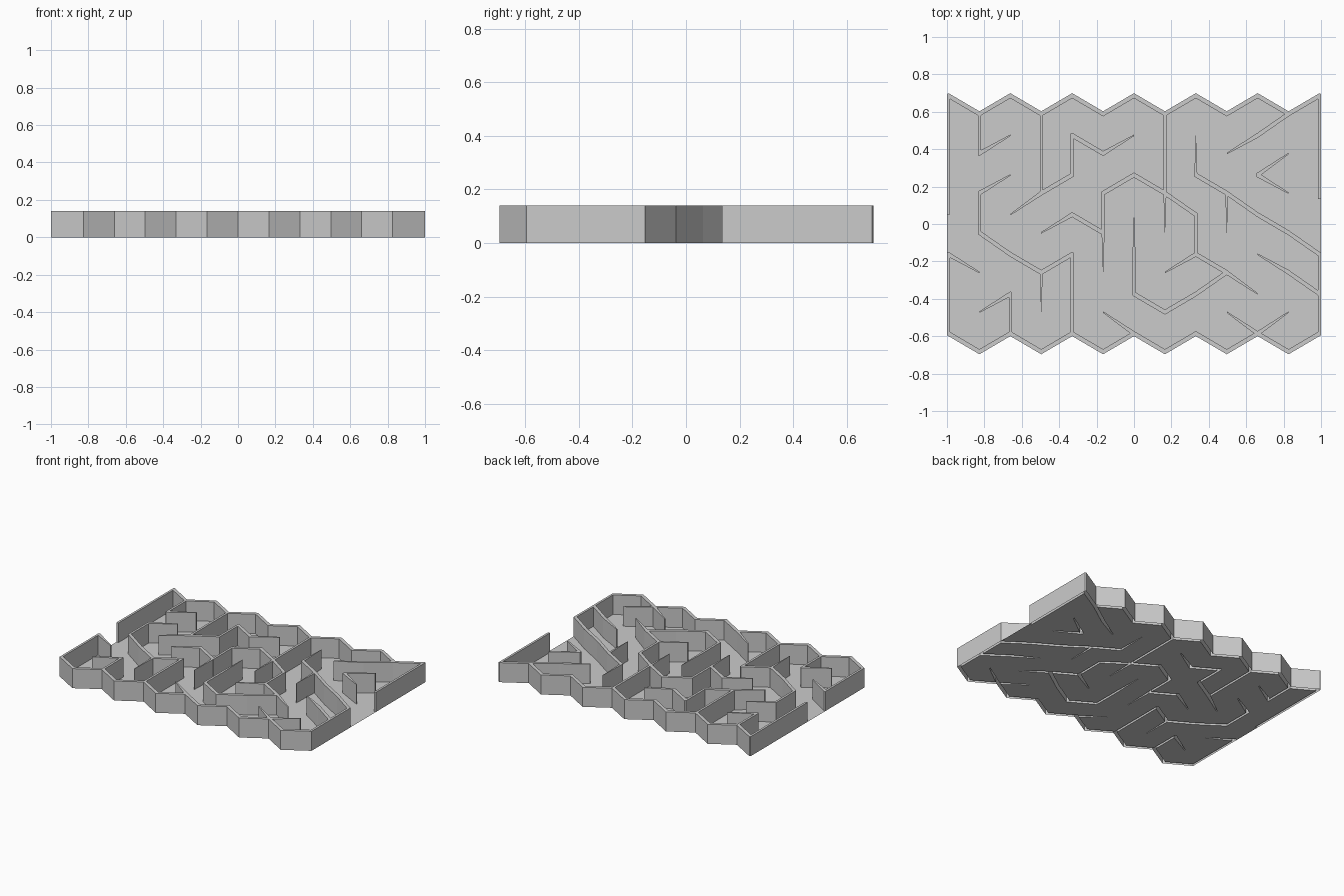
import bpy
import bmesh
from mathutils import Vector
from mathutils.geometry import delaunay_2d_cdt

COLS, ROWS = 12, 6
DX, DY, ZIG, TOP = 0.1653, 0.212, 0.097, 0.686
HALF_X, HALF_Y = 0.008, 0.0135      # half widths of upright and slanted walls
HEIGHT = 0.14
UP = Vector((0, HALF_Y))
SIDE = Vector((HALF_X, 0))

cube = bpy.data.objects.get("Cube")
if cube:
    bpy.data.objects.remove(cube, do_unlink=True)

grey = bpy.data.materials.new("light grey")
grey.use_nodes = True
grey.diffuse_color = (0.6, 0.6, 0.6, 1)
grey.node_tree.nodes["Principled BSDF"].inputs["Base Color"].default_value = (0.6, 0.6, 0.6, 1)


def node(c, r):
    """Plan position of a grid node; odd columns sit lower than even ones."""
    return Vector(((c - COLS / 2) * DX, TOP - r * DY - ZIG * (c % 2)))


def step(c, r, way):
    """Neighbouring node in a compass direction."""
    if way == "n":
        return c, r - 1
    if way == "s":
        return c, r + 1
    odd = c % 2
    row = r + odd if way[0] == "s" else r - 1 + odd
    return c + (1 if way[1] == "e" else -1), row


segments = []


def wall(c, r, route):
    """Add the wall that follows a compass route from a node."""
    here = (c, r)
    for way in route.split():
        there = step(*here, way)
        segments.append((here, there))
        here = there


# Border, with an opening on each side
wall(0, 0, "se ne " * 6)
wall(0, ROWS, "se ne " * 6)
wall(0, 0, "s s s")
wall(0, 4, "s s")
wall(COLS, 0, "s s")
segments.append(((COLS, 2), (COLS, 2.6)))
wall(COLS, 4, "s s")

# Inner walls, left part
wall(1, 0, "s ne")
wall(3, 0, "s s ne n se ne")
wall(3, 2, "sw")
wall(2, 2, "sw s se se ne s s")
wall(3, 4, "s")
wall(3, 3, "ne se")
wall(0, 4, "se")
wall(1, 5, "ne s")
wall(5, 5, "se")

# Inner walls, middle part
wall(5, 4, "n n ne se se s sw")
wall(7, 0, "s s s")
wall(8, 4, "se se")
wall(9, 4, "sw sw nw n n")

# Inner walls, right part
wall(8, 1, "s se se se se")
wall(9, 2, "s")
wall(9, 1, "ne ne")
wall(11, 1, "sw se")
wall(10, 4, "se se")
wall(9, 5, "se ne")

# Count how many walls meet at each node
meets = {}
for pair in segments:
    for end in pair:
        meets[end] = meets.get(end, 0) + 1


def half_width(end, upright):
    """Full width at joints and on the border, tapered at free ends."""
    full = SIDE if upright else UP
    if meets[end] > 1 or end[0] in (0, COLS):
        return full
    return full * (0.1 if upright else 0.3)


def counter_clockwise(poly):
    area = sum(a.cross(b) for a, b in zip(poly, poly[1:] + poly[:1]))
    return poly if area > 0 else poly[::-1]


# Plan outlines: the floor first, then wall strips and joint patches
rim = [node(c, 0) for c in range(COLS + 1)]
rim += [node(c, ROWS) for c in range(COLS, -1, -1)]
for p in rim:
    if abs(p.x) > COLS / 2 * DX - DX / 2:
        p.x += HALF_X if p.x > 0 else -HALF_X
outlines = [rim]
for a, b in segments:
    upright = a[0] == b[0]
    wa, wb = half_width(a, upright), half_width(b, upright)
    pa, pb = node(*a), node(*b)
    outlines.append([pa - wa, pb - wb, pb + wb, pa + wa])
shoulder = Vector((0, HALF_Y - HALF_X * ZIG / DX))
for end, count in meets.items():
    if count > 1:
        p = node(*end)
        outlines.append([p + UP, p - SIDE + shoulder, p - SIDE - shoulder,
                         p - UP, p + SIDE - shoulder, p + SIDE + shoulder])

points, loops = [], []
for poly in outlines:
    poly = counter_clockwise(poly)
    loops.append(list(range(len(points), len(points) + len(poly))))
    points += poly
flat_points, _, flat_faces, _, _, sources = delaunay_2d_cdt(points, [], loops, 1, 1e-5)


def build(name, faces, height):
    """Make an object from plan faces, raised into open-bottomed walls if high."""
    bm = bmesh.new()
    verts = [bm.verts.new((p.x, p.y, 0)) for p in flat_points]
    for f in faces:
        bm.faces.new([verts[i] for i in f])
    bmesh.ops.delete(bm, geom=[v for v in bm.verts if not v.link_faces], context="VERTS")
    bm.normal_update()
    for f in bm.faces:
        if f.normal.z < 0:
            f.normal_flip()
    if height:
        raised = bmesh.ops.extrude_face_region(bm, geom=bm.faces[:])["geom"]
        bmesh.ops.translate(bm, vec=(0, 0, height),
                            verts=[g for g in raised if isinstance(g, bmesh.types.BMVert)])
        bottom = [f for f in bm.faces if all(v.co.z < height / 2 for v in f.verts)]
        bmesh.ops.delete(bm, geom=bottom, context="FACES")
        bmesh.ops.recalc_face_normals(bm, faces=bm.faces[:])
        if sum(f.normal.z for f in bm.faces) < 0:
            bmesh.ops.reverse_faces(bm, faces=bm.faces[:])
    mesh = bpy.data.meshes.new(name)
    bm.to_mesh(mesh)
    bm.free()
    mesh.materials.append(grey)
    bpy.context.collection.objects.link(bpy.data.objects.new(name, mesh))


wall_faces = [f for f, src in zip(flat_faces, sources) if any(i > 0 for i in src)]
floor_faces = [f for f, src in zip(flat_faces, sources) if list(src) == [0]]
build("maze_walls", wall_faces, HEIGHT)
build("maze_floor", floor_faces, 0)
